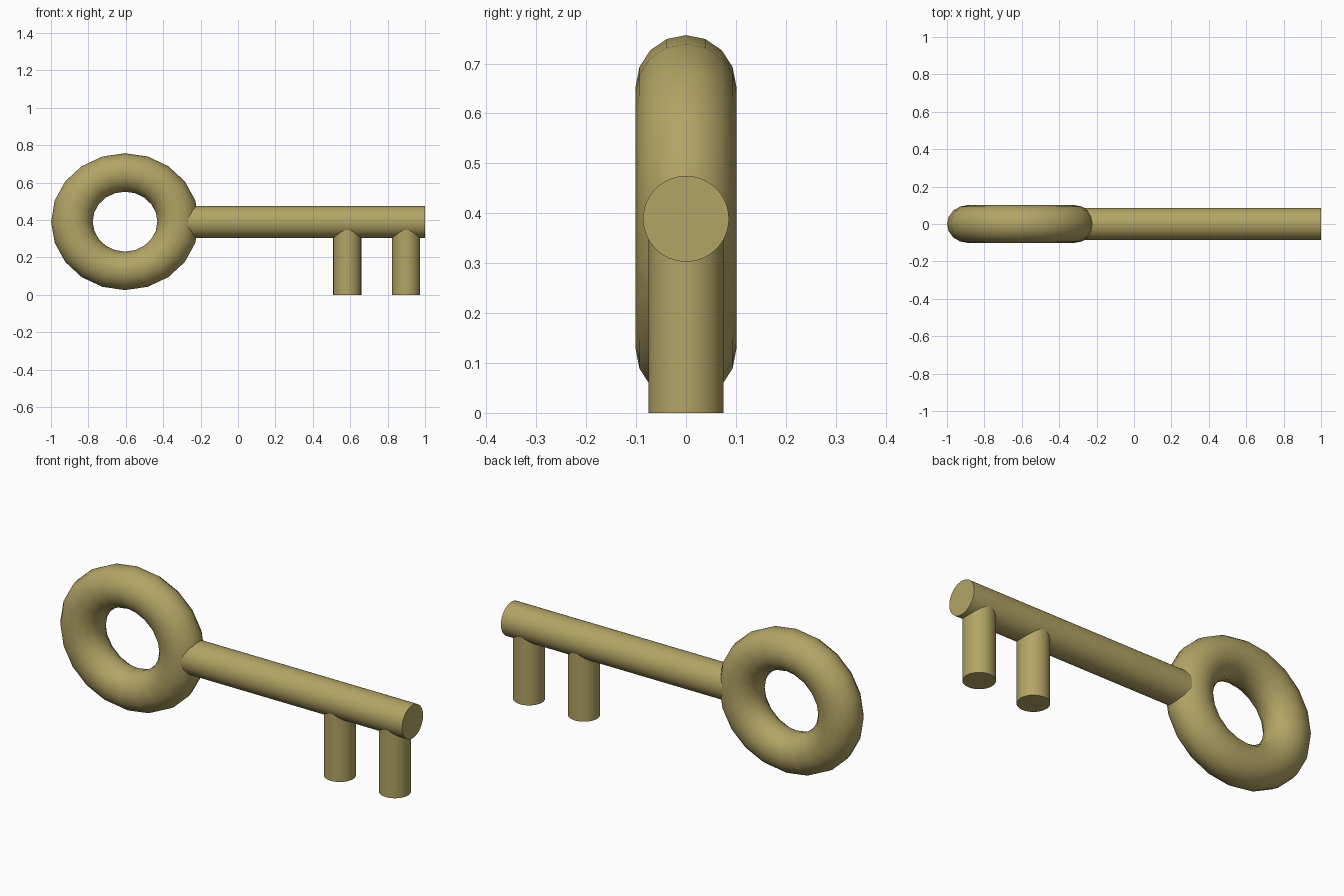
import bpy
from math import radians

if "Cube" in bpy.data.objects:
    bpy.data.objects.remove(bpy.data.objects["Cube"])

AXIS_Z = 0.389      # height of the shaft axis

brass = bpy.data.materials.new("brass")
brass.diffuse_color = (0.45, 0.37, 0.13, 1)
brass.use_nodes = True
brass.node_tree.nodes["Principled BSDF"].inputs["Base Color"].default_value = brass.diffuse_color


def finish(name, angle=40):
    ob = bpy.context.object
    ob.name = name
    ob.data.materials.append(brass)
    bpy.ops.object.transform_apply(location=False, rotation=True, scale=True)
    bpy.ops.object.shade_smooth_by_angle(angle=radians(angle))
    return ob


def rod(name, radius, depth, location, rotation=(0, 0, 0)):
    bpy.ops.mesh.primitive_cylinder_add(vertices=48, radius=radius, depth=depth,
                                        location=location, rotation=rotation)
    return finish(name)


# Bow: slightly oval ring standing upright
bpy.ops.mesh.primitive_torus_add(major_segments=20, minor_segments=16,
                                 major_radius=0.263, minor_radius=0.103,
                                 location=(-0.604, 0, AXIS_Z + 0.002),
                                 rotation=(radians(90), 0, 0))
bpy.context.object.scale = (1.08, 1, 0.98)
finish("bow_ring")

# Shaft: from inside the ring to the tip
start, end = -0.32, 1.0
rod("shaft", 0.086, end - start, ((start + end) / 2, 0, AXIS_Z), (0, radians(90), 0))

# Bit: two round teeth hanging from the shaft
for i, x in enumerate((0.584, 0.899)):
    rod(f"tooth_{i + 1}", 0.075, AXIS_Z, (x, 0, AXIS_Z / 2))
